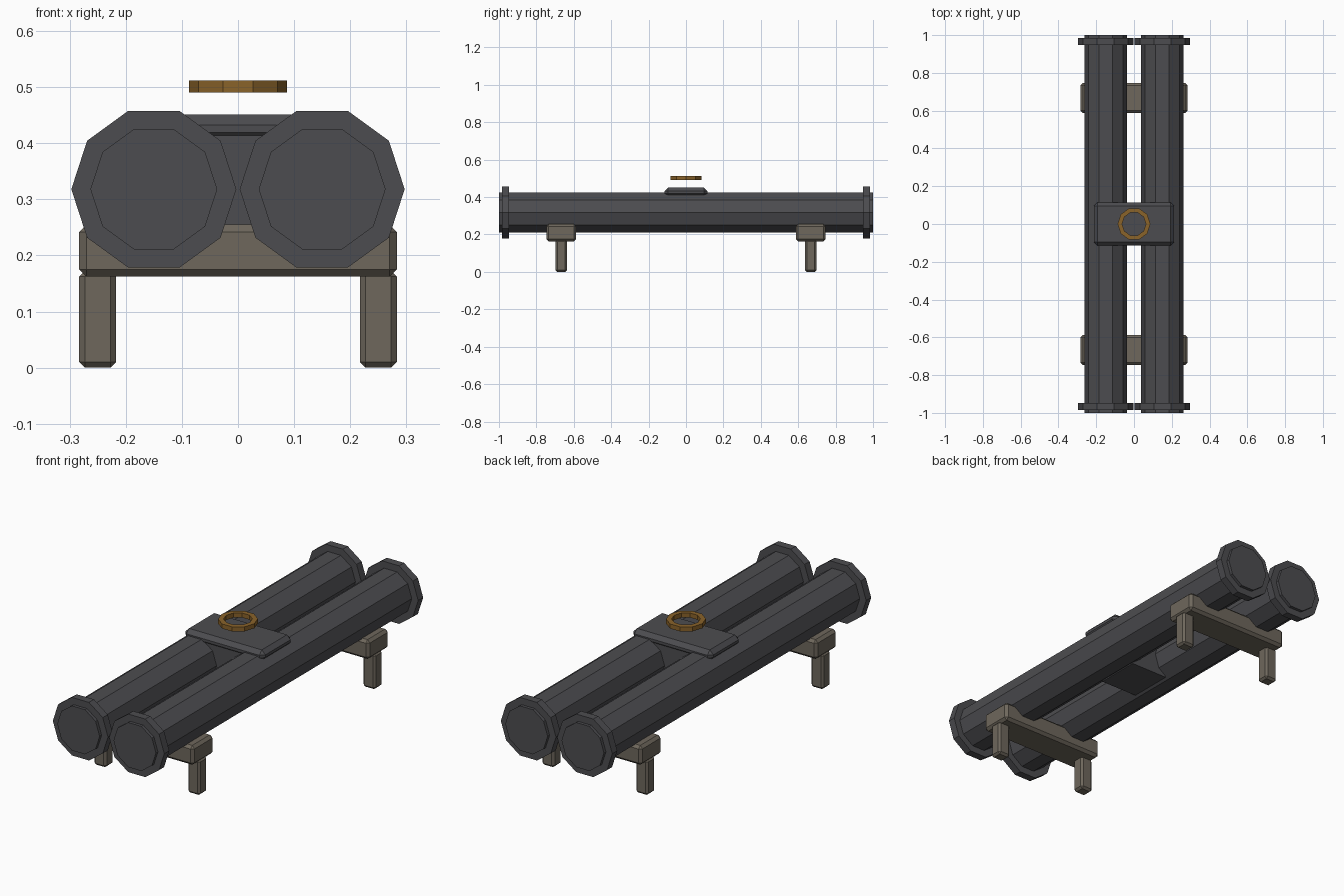
import bpy, bmesh, math
from mathutils import Matrix

if "Cube" in bpy.data.objects:
    bpy.data.objects.remove(bpy.data.objects["Cube"])


def material(name, rgb):
    m = bpy.data.materials.new(name)
    m.diffuse_color = (*rgb, 1.0)
    m.use_nodes = True
    m.node_tree.nodes["Principled BSDF"].inputs["Base Color"].default_value = m.diffuse_color
    return m


GREY = material("dark grey metal", (0.073, 0.073, 0.080))
TAUPE = material("taupe metal", (0.156, 0.136, 0.107))
GOLD = material("dull gold", (0.254, 0.125, 0.023))


def add_object(name, bm, mat):
    bmesh.ops.recalc_face_normals(bm, faces=bm.faces)
    mesh = bpy.data.meshes.new(name)
    bm.to_mesh(mesh)
    bm.free()
    mesh.materials.append(mat)
    obj = bpy.data.objects.new(name, mesh)
    bpy.context.collection.objects.link(obj)
    return obj


def box(name, lo, hi, mat, bevel=0.0):
    """Chamfered box between two corners."""
    bm = bmesh.new()
    size = [b - a for a, b in zip(lo, hi)]
    mid = [(a + b) / 2 for a, b in zip(lo, hi)]
    bmesh.ops.create_cube(bm, size=1, matrix=Matrix.Translation(mid) @ Matrix.Diagonal((*size, 1)))
    if bevel:
        bmesh.ops.bevel(bm, geom=bm.edges[:], offset=bevel, segments=1, affect='EDGES')
    return add_object(name, bm, mat)


def barrel(name, x, y0, y1, r, mat, z=0.318, n=10):
    """Ten-sided prism along y with a corner pointing sideways."""
    bm = bmesh.new()
    ring = [[bm.verts.new((x + r * math.cos(math.tau * i / n), y, z + r * math.sin(math.tau * i / n)))
             for i in range(n)] for y in (y0, y1)]
    for i in range(n):
        j = (i + 1) % n
        bm.faces.new((ring[0][i], ring[0][j], ring[1][j], ring[1][i]))
    bm.faces.new(ring[0])
    bm.faces.new(ring[1])
    return add_object(name, bm, mat)


# Twin tubes with end flanges
for side, x in (("left", -0.15), ("right", 0.15)):
    barrel(f"{side}_tube", x, -1.0, 1.0, 0.113, GREY)
    for end, y in (("front", -0.966), ("back", 0.966)):
        barrel(f"{side}_{end}_flange", x, y - 0.019, y + 0.019, 0.147, GREY)

# Cross saddles and legs
for end, y in (("front", -0.667), ("back", 0.667)):
    box(f"{end}_saddle", (-0.283, y - 0.08, 0.162), (0.283, y + 0.08, 0.255), TAUPE, 0.013)
    for side, x in (("left", -0.25), ("right", 0.25)):
        box(f"{side}_{end}_leg", (x - 0.033, y - 0.031, 0.0), (x + 0.033, y + 0.031, 0.172), TAUPE, 0.01)

# Centre block between the tubes and the top plate
box("centre_block", (-0.10, -0.11, 0.216), (0.10, 0.11, 0.42), GREY)
box("top_plate", (-0.213, -0.115, 0.40), (0.213, 0.115, 0.451), GREY, 0.019)

# Floating ten-sided ring
bm = bmesh.new()
n = 10
section = ((0.087, 0.490), (0.087, 0.512), (0.063, 0.512), (0.063, 0.490))
loops = [[bm.verts.new((r * math.cos(math.tau * i / n), r * math.sin(math.tau * i / n), z))
          for r, z in section] for i in range(n)]
for i in range(n):
    a, b = loops[i], loops[(i + 1) % n]
    for k in range(4):
        m = (k + 1) % 4
        bm.faces.new((a[k], b[k], b[m], a[m]))
add_object("marker_ring", bm, GOLD)
